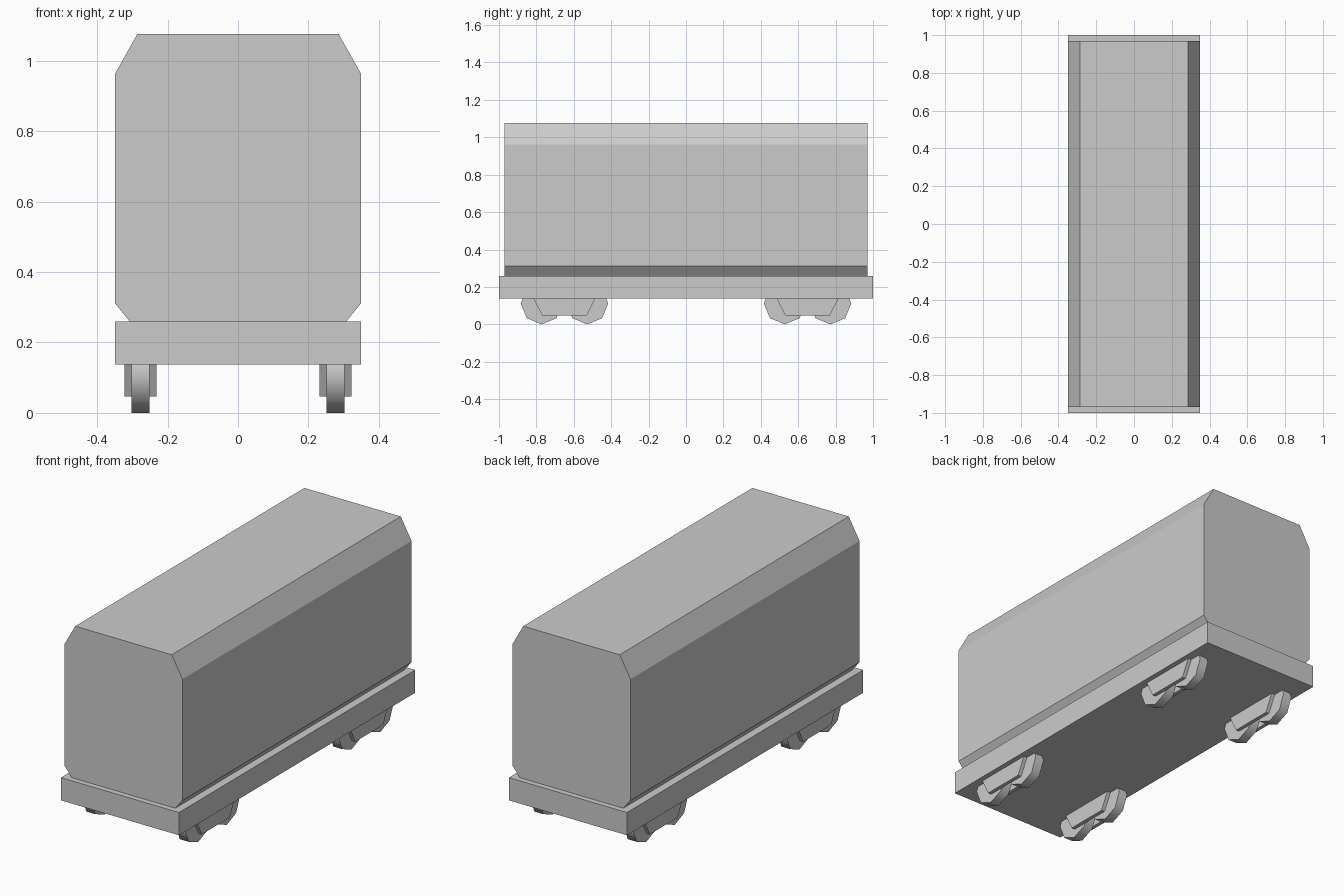
import bpy, bmesh, math

cube = bpy.data.objects.get("Cube")
if cube:
    bpy.data.objects.remove(cube, do_unlink=True)

grey = bpy.data.materials.new("plain_grey")
grey.use_nodes = True
colour = (0.6, 0.6, 0.6, 1)
grey.diffuse_color = colour
for node in grey.node_tree.nodes:
    if node.type == 'BSDF_PRINCIPLED':
        node.inputs["Base Color"].default_value = colour


def extrude(name, outline, to_point, direction):
    """Prism: place a 2D outline in space and extrude it along direction."""
    bm = bmesh.new()
    face = bm.faces.new([bm.verts.new(to_point(a, b)) for a, b in outline])
    result = bmesh.ops.extrude_face_region(bm, geom=[face])
    moved = [g for g in result["geom"] if isinstance(g, bmesh.types.BMVert)]
    bmesh.ops.translate(bm, verts=moved, vec=direction)
    bmesh.ops.recalc_face_normals(bm, faces=bm.faces)
    mesh = bpy.data.meshes.new(name)
    bm.to_mesh(mesh)
    bm.free()
    mesh.materials.append(grey)
    obj = bpy.data.objects.new(name, mesh)
    bpy.context.collection.objects.link(obj)
    return obj


def along_y(name, half_outline, half_length):
    """Symmetric cross-section swept from front to back."""
    outline = half_outline + [(-x, z) for x, z in reversed(half_outline)]
    return extrude(name, outline, lambda x, z: (x, -half_length, z),
                   (0, 2 * half_length, 0))


def along_x(name, outline, x, width):
    """Side outline given thickness around x."""
    return extrude(name, outline, lambda y, z: (x - width / 2, y, z),
                   (width, 0, 0))


# Car body with bevelled roof and sill, on a flat chassis
along_y("body", [(0.307, 0.259), (0.35, 0.312), (0.35, 0.962), (0.286, 1.076)], 0.97)
along_y("chassis", [(0.35, 0.137), (0.35, 0.259)], 1.0)

# Four wheel sets: two eight-sided wheels between a pair of side plates
RADIUS = 0.112
WHEEL_X = 0.277
wheels = []
for side, side_name in ((1, "left"), (-1, "right")):
    for end, end_name in ((-1, "front"), (1, "rear")):
        tag = f"{end_name}_{side_name}"
        centre = 0.65 * end
        for offset, label in ((-0.122, "a"), (0.122, "b")):
            ring = [(centre + offset + RADIUS * math.cos(i * math.pi / 4),
                     RADIUS + RADIUS * math.sin(i * math.pi / 4)) for i in range(8)]
            wheels.append(along_x(f"{tag}_wheel_{label}", ring, side * WHEEL_X, 0.052))
        plate = [(centre - 0.165, 0.138), (centre - 0.118, 0.046),
                 (centre + 0.118, 0.046), (centre + 0.165, 0.138)]
        for shift, label in ((-0.036, "inner"), (0.036, "outer")):
            along_x(f"{tag}_{label}_plate", plate, side * (WHEEL_X + shift), 0.02)

# Smooth wheel treads with crisp rims
bpy.ops.object.select_all(action='DESELECT')
for wheel in wheels:
    wheel.select_set(True)
bpy.context.view_layer.objects.active = wheels[0]
bpy.ops.object.shade_smooth_by_angle(angle=math.radians(60))
